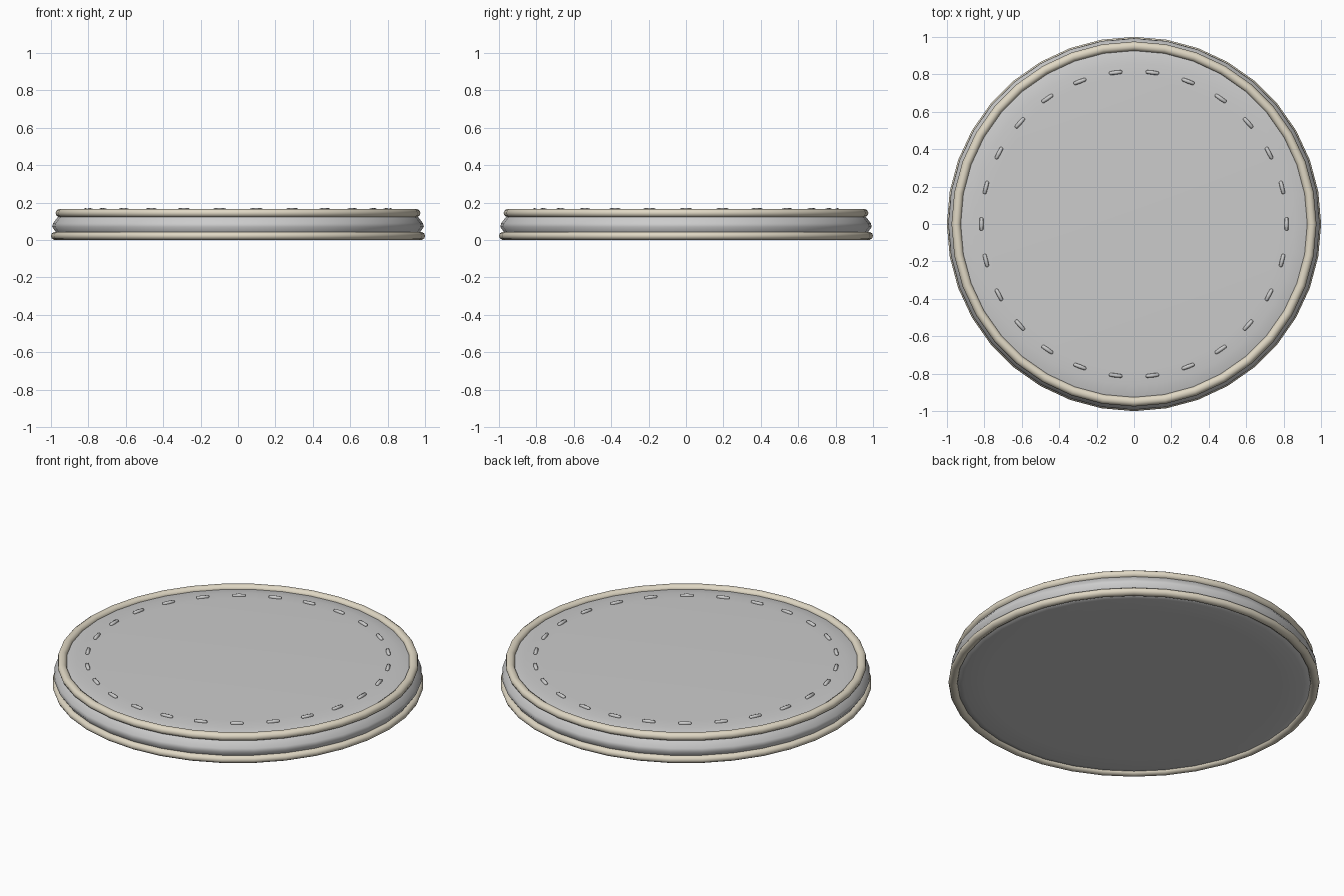
import bpy, bmesh, math
from mathutils import Matrix, Vector

old = bpy.data.objects.get("Cube")
if old:
    bpy.data.objects.remove(old, do_unlink=True)


def make_material(name, color):
    m = bpy.data.materials.new(name)
    m.use_nodes = True
    m.diffuse_color = (*color, 1)
    m.node_tree.nodes["Principled BSDF"].inputs["Base Color"].default_value = (*color, 1)
    return m


fabric = make_material("grey fabric", (0.60, 0.60, 0.60))
cream = make_material("cream piping", (0.74, 0.68, 0.55))
SIDES = 36


def finish(name, bm, mat, angle=60):
    bmesh.ops.recalc_face_normals(bm, faces=bm.faces)
    mesh = bpy.data.meshes.new(name)
    bm.to_mesh(mesh)
    bm.free()
    mesh.materials.append(mat)
    obj = bpy.data.objects.new(name, mesh)
    bpy.context.collection.objects.link(obj)
    bpy.ops.object.select_all(action="DESELECT")
    obj.select_set(True)
    bpy.context.view_layer.objects.active = obj
    bpy.ops.object.shade_smooth_by_angle(angle=math.radians(angle))
    return obj


def lathe(name, profile, mat, closed=False):
    """Spin a profile of (radius, height) points around z."""
    bm = bmesh.new()
    verts = [bm.verts.new((r, 0, z)) for r, z in profile]
    pairs = list(zip(verts, verts[1:]))
    if closed:
        pairs.append((verts[-1], verts[0]))
    edges = [bm.edges.new(p) for p in pairs]
    bmesh.ops.spin(bm, geom=verts + edges, cent=(0, 0, 0), axis=(0, 0, 1),
                   angle=math.tau, steps=SIDES, use_merge=True)
    bmesh.ops.remove_doubles(bm, verts=bm.verts, dist=0.0005)
    return finish(name, bm, mat)


# Cushion: flat top and bottom, side bulging out towards the lower seam
lathe("cushion_body", [
    (0, 0.008), (0.80, 0.008), (0.92, 0.010), (0.965, 0.02),
    (0.975, 0.045), (0.993, 0.07), (0.988, 0.09), (0.965, 0.12),
    (0.945, 0.14), (0.92, 0.148), (0.86, 0.156), (0.78, 0.159), (0, 0.160),
], fabric)


def piping(name, radius, height, thick_r, thick_z):
    ring = [(radius + thick_r * math.cos(a), height + thick_z * math.sin(a))
            for a in (math.tau * i / 10 for i in range(10))]
    return lathe(name, ring, cream, closed=True)


# Rolled seams around both edges
piping("top_piping", 0.950, 0.144, 0.025, 0.023)
piping("bottom_piping", 0.975, 0.022, 0.025, 0.022)

# Running stitches: rounded threads in a ring on the top face
COUNT, RING = 26, 0.815
for i in range(COUNT):
    a = math.tau * i / COUNT
    bm = bmesh.new()
    bmesh.ops.create_uvsphere(bm, u_segments=8, v_segments=6, radius=0.011)
    for v in bm.verts:
        if abs(v.co.z) > 0.001:
            v.co.z += math.copysign(0.025, v.co.z)
    place = (Matrix.Rotation(a, 4, "Z") @ Matrix.Translation(Vector((RING, 0, 0.160)))
             @ Matrix.Rotation(math.pi / 2, 4, "X"))
    bmesh.ops.transform(bm, matrix=place, verts=bm.verts)
    finish(f"stitch_{i + 1}", bm, fabric)
